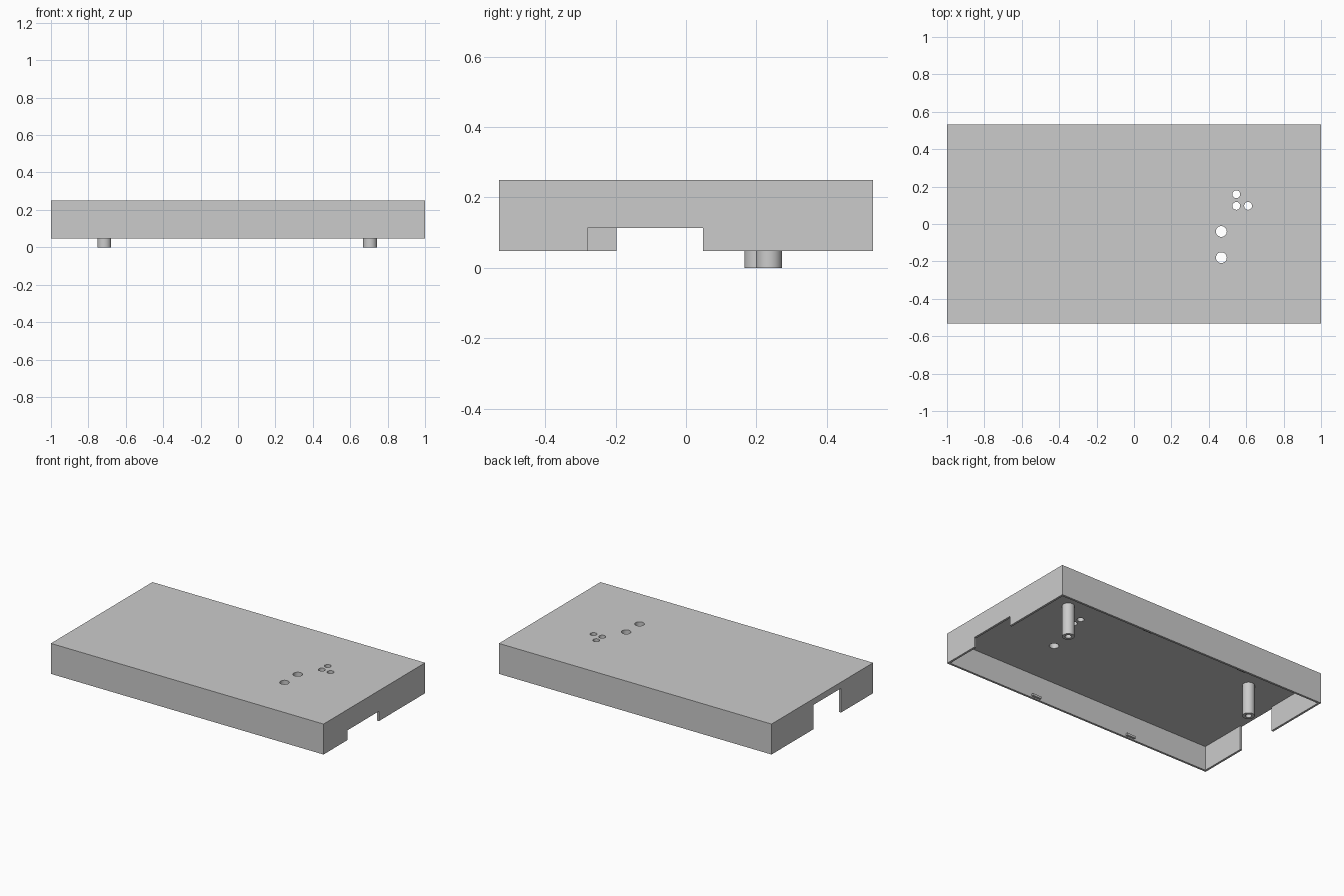
import bpy

if "Cube" in bpy.data.objects:
    bpy.data.objects.remove(bpy.data.objects["Cube"], do_unlink=True)

# Single material
grey = bpy.data.materials.new("plain grey")
grey.use_nodes = True
colour = (0.6, 0.6, 0.6, 1)
grey.diffuse_color = colour
grey.node_tree.nodes["Principled BSDF"].inputs["Base Color"].default_value = colour


def box(name, x, y, z):
    """Box spanning the given (low, high) ranges."""
    spans = (x, y, z)
    bpy.ops.mesh.primitive_cube_add(size=1, location=[(a + b) / 2 for a, b in spans])
    ob = bpy.context.object
    ob.name = name
    ob.scale = [b - a for a, b in spans]
    bpy.ops.object.transform_apply(location=False, rotation=False, scale=True)
    ob.data.materials.append(grey)
    return ob


def rod(name, x, y, radius, low, high):
    bpy.ops.mesh.primitive_cylinder_add(vertices=40, radius=radius, depth=high - low,
                                        location=(x, y, (low + high) / 2))
    ob = bpy.context.object
    ob.name = name
    ob.data.materials.append(grey)
    return ob


def cut(target, cutter):
    """Subtract the cutter, then discard it."""
    cutter.hide_render = True
    mod = target.modifiers.new("cut", 'BOOLEAN')
    mod.operation = 'DIFFERENCE'
    mod.solver = 'EXACT'
    mod.object = cutter
    bpy.context.view_layer.objects.active = target
    bpy.ops.object.modifier_apply(modifier=mod.name)
    bpy.data.objects.remove(cutter, do_unlink=True)


def smooth(ob):
    bpy.ops.object.select_all(action='DESELECT')
    ob.select_set(True)
    bpy.context.view_layer.objects.active = ob
    bpy.ops.object.shade_smooth_by_angle()


W, D = 1.0, 0.532              # half width, half depth
RIM, CEILING, TOP = 0.048, 0.209, 0.25
WALL = 0.014

# Open-bottomed cover shell
cover = box("cover_shell", (-W, W), (-D, D), (RIM, TOP))
cut(cover, box("cavity", (WALL - W, W - WALL), (WALL - D, D - WALL), (0, CEILING)))

# Side notches: low one on +x, full-height one on -x
cut(cover, box("left_notch", (W - 0.05, W + 0.05), (-0.28, 0.048), (0, 0.113)))
cut(cover, box("right_notch", (-W - 0.05, -W + WALL), (-0.197, 0.092), (0, CEILING)))

# Round holes through the top
for x, y, r in ((0.547, 0.159, 0.021), (0.547, 0.097, 0.021), (0.61, 0.097, 0.021),
                (0.467, -0.04, 0.029), (0.467, -0.18, 0.029)):
    cut(cover, rod("hole", x, y, r, CEILING - 0.1, TOP + 0.1))
smooth(cover)

# Hollow screw posts hanging from the ceiling
for name, x, y in (("left_post", 0.706, 0.236), ("right_post", -0.715, 0.203)):
    post = rod(name, x, y, 0.037, 0, CEILING + 0.005)
    cut(post, rod("bore", x, y, 0.019, -0.1, CEILING - 0.03))
    smooth(post)

# Small snap ridges inside the front and back walls
for side, s in (("front", -1), ("back", 1)):
    for label, x in (("left", 0.326), ("right", -0.403)):
        y = sorted((s * (D - WALL / 2), s * (D - WALL - 0.014)))
        box(f"{side}_{label}_snap_ridge", (x - 0.032, x + 0.032), y, (0.056, 0.07))
